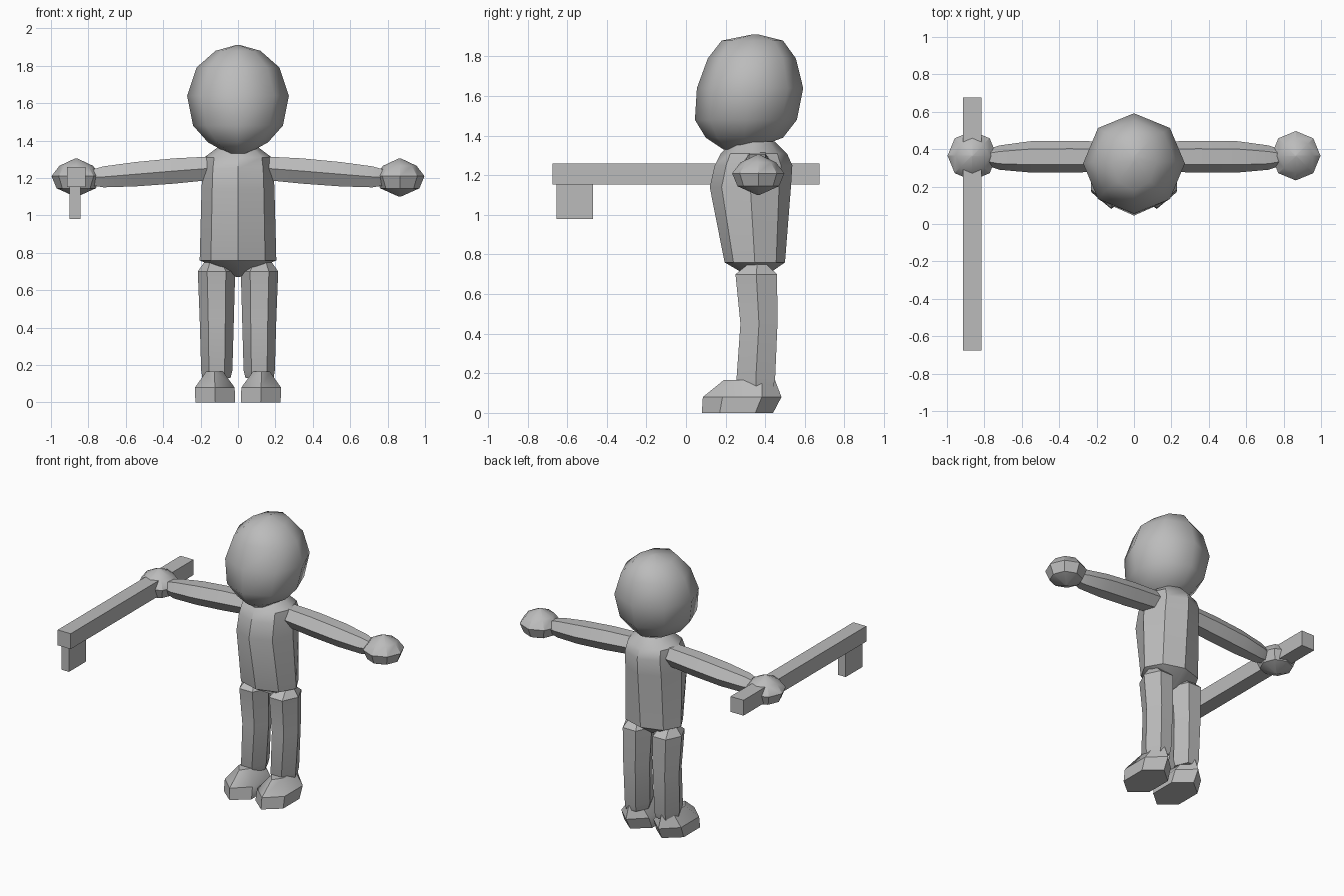
import bpy, bmesh, math

if "Cube" in bpy.data.objects:
    bpy.data.objects.remove(bpy.data.objects["Cube"])

grey = bpy.data.materials.new("grey")
grey.diffuse_color = (0.5, 0.5, 0.5, 1)
grey.use_nodes = True
grey.node_tree.nodes["Principled BSDF"].inputs["Base Color"].default_value = grey.diffuse_color


def finish(name, bm, angle):
    bmesh.ops.remove_doubles(bm, verts=bm.verts, dist=0.0005)
    bmesh.ops.recalc_face_normals(bm, faces=bm.faces)
    me = bpy.data.meshes.new(name)
    bm.to_mesh(me)
    bm.free()
    me.materials.append(grey)
    ob = bpy.data.objects.new(name, me)
    bpy.context.collection.objects.link(ob)
    if angle:
        bpy.ops.object.select_all(action='DESELECT')
        ob.select_set(True)
        bpy.context.view_layer.objects.active = ob
        bpy.ops.object.shade_smooth_by_angle(angle=math.radians(angle))
    return ob


def loft(name, n, phase, rings, axis='z', side=1, angle=35):
    """Skin n-sided rings (position, u0, u1, v0, v1); u is x (or z along x), v is y."""
    bm = bmesh.new()
    angs = [phase + 2 * math.pi * k / n for k in range(n)]
    mu = max(abs(math.cos(a)) for a in angs)
    mv = max(abs(math.sin(a)) for a in angs)
    loops = []
    for p, u0, u1, v0, v1 in rings:
        loop = []
        for a in angs:
            u = (u0 + u1) / 2 + (u1 - u0) / 2 * math.cos(a) / mu
            v = (v0 + v1) / 2 + (v1 - v0) / 2 * math.sin(a) / mv
            co = (u * side, v, p) if axis == 'z' else (p * side, v, u)
            loop.append(bm.verts.new(co))
        loops.append(loop)
    for a, b in zip(loops, loops[1:]):
        for k in range(n):
            j = (k + 1) % n
            bm.faces.new((a[k], a[j], b[j], b[k]))
    bm.faces.new(loops[0])
    bm.faces.new(loops[-1])
    return finish(name, bm, angle)


def box(name, x0, x1, y0, y1, z0, z1):
    bm = bmesh.new()
    bmesh.ops.create_cube(bm, size=1)
    for v in bm.verts:
        v.co = ((x0 + x1) / 2 + v.co.x * (x1 - x0),
                (y0 + y1) / 2 + v.co.y * (y1 - y0),
                (z0 + z1) / 2 + v.co.z * (z1 - z0))
    return finish(name, bm, 0)


# Head
loft("head", 8, 0, [
    (1.33, -.05, .05, .19, .33),
    (1.39, -.16, .16, .10, .49),
    (1.48, -.24, .24, .045, .56),
    (1.64, -.272, .272, .055, .592),
    (1.79, -.222, .222, .11, .555),
    (1.88, -.12, .12, .18, .49),
    (1.91, -.012, .012, .33, .37)], angle=48)

# Torso with pointed bottom
loft("torso", 8, 0, [
    (.67, -.01, .01, .35, .37),
    (.76, -.205, .205, .195, .50),
    (1.14, -.195, .195, .12, .53),
    (1.25, -.19, .19, .145, .537),
    (1.31, -.18, .18, .175, .51),
    (1.37, -.10, .10, .24, .45)])

for s, tag in ((1, "left"), (-1, "right")):
    # Leg
    loft(tag + "_leg", 6, 0, [
        (.13, .04, .19, .27, .44),
        (.17, .03, .197, .255, .45),
        (.45, .022, .205, .275, .462),
        (.70, .015, .215, .25, .46),
        (.765, .07, .17, .33, .39)], side=s)
    # Foot
    loft(tag + "_foot", 6, math.pi / 2, [
        (0, .015, .228, .08, .44),
        (.08, .018, .23, .085, .482),
        (.165, .08, .17, .19, .45)], side=s)
    # Arm, lofted along x
    loft(tag + "_arm", 6, math.pi / 2, [
        (.14, 1.19, 1.315, .28, .44),
        (.34, 1.17, 1.305, .275, .445),
        (.55, 1.155, 1.285, .275, .443),
        (.72, 1.15, 1.262, .29, .42),
        (.78, 1.16, 1.245, .31, .40)], axis='x', side=s)
    # Hand
    cx, cy = .865, .365
    loft(tag + "_hand", 8, 0, [
        (z, cx - r, cx + r, cy - r, cy + r) for z, r in
        ((1.10, .005), (1.145, .105), (1.21, .132), (1.265, .09), (1.305, .005))],
        side=s)

# Long bar held in the right hand, with a tooth at its front end
box("bar", -.915, -.815, -.675, .675, 1.153, 1.26)
box("bar_tooth", -.90, -.842, -.655, -.47, .98, 1.155)
